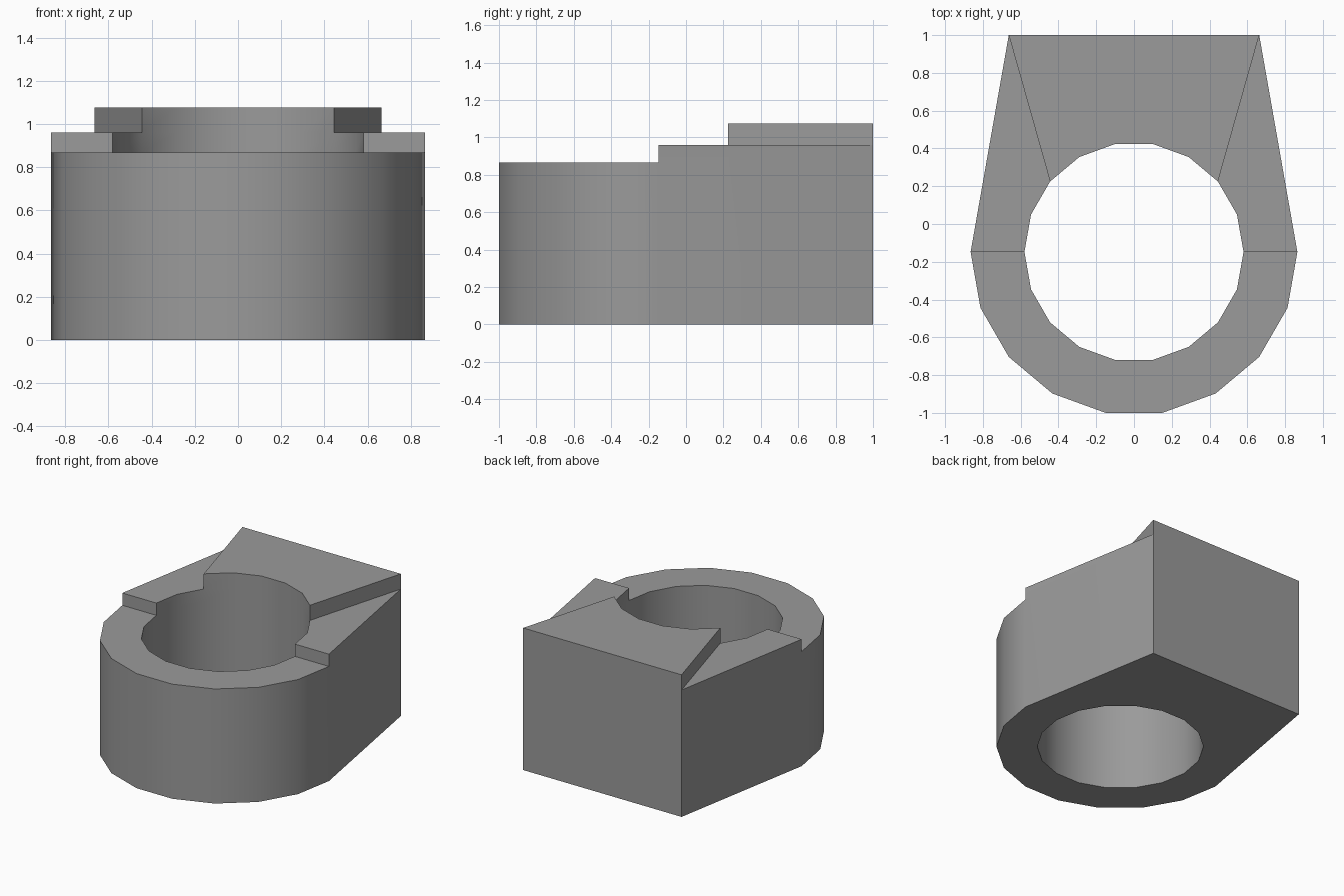
import bpy, bmesh
from math import sin, cos, radians

if "Cube" in bpy.data.objects:
    bpy.data.objects.remove(bpy.data.objects["Cube"])

CY, R_OUT, R_IN = -0.148, 0.865, 0.58
LEVELS = [0, 0.867, 0.96, 1.075]


def arc(radius, start, end):
    """Points of an 18-sided circle between two angles."""
    step = 20 if end > start else -20
    return [(round(radius * cos(radians(a)), 5), round(CY + radius * sin(radians(a)), 5))
            for a in range(start, end + step, step)]


def mirror(points):
    return [(-x, y) for x, y in reversed(points)]


# Plan regions, counter-clockwise, each with its own top height
corner_r, corner_l = (0.663, 1.0), (-0.663, 1.0)
right_arm = [(R_OUT, CY), corner_r] + arc(R_IN, 40, 0)
regions = [
    (arc(R_OUT, 180, 360) + arc(R_IN, 360, 180), LEVELS[1]),    # front half ring
    (right_arm, LEVELS[2]),                                     # right step
    (mirror(right_arm), LEVELS[2]),                             # left step
    ([corner_r, corner_l] + arc(R_IN, 140, 40), LEVELS[3]),     # raised back plate
]

bm = bmesh.new()
verts = {}


def vert(p, z):
    key = (round(p[0], 3), round(p[1], 3), z)
    if key not in verts:
        verts[key] = bm.verts.new((p[0], p[1], z))
    return verts[key]


def edge_key(a, b):
    return tuple((round(p[0], 3), round(p[1], 3)) for p in (a, b))


# Height of the region lying to the left of every directed plan edge
height = {}
for pts, h in regions:
    for a, b in zip(pts, pts[1:] + pts[:1]):
        height[edge_key(a, b)] = h

for pts, h in regions:
    # Top and bottom faces
    bm.faces.new([vert(p, h) for p in pts])
    bm.faces.new([vert(p, 0) for p in reversed(pts)])
    # Walls down to the neighbouring region, or to the ground
    for a, b in zip(pts, pts[1:] + pts[:1]):
        low = height.get(edge_key(b, a), 0)
        for z0, z1 in zip(LEVELS, LEVELS[1:]):
            if z0 >= low and z1 <= h:
                bm.faces.new([vert(a, z0), vert(b, z0), vert(b, z1), vert(a, z1)])

mesh = bpy.data.meshes.new("stepped_collar")
bm.to_mesh(mesh)
bm.free()
collar = bpy.data.objects.new("stepped_collar", mesh)
bpy.context.collection.objects.link(collar)

# Dark grey finish
grey = bpy.data.materials.new("dark_grey")
grey.diffuse_color = (0.325, 0.325, 0.325, 1)
grey.use_nodes = True
grey.node_tree.nodes["Principled BSDF"].inputs["Base Color"].default_value = grey.diffuse_color
mesh.materials.append(grey)

# Smooth round walls, sharp corners, flat-looking side walls
bpy.context.view_layer.objects.active = collar
collar.select_set(True)
bpy.ops.object.shade_smooth_by_angle(angle=radians(30))
weighted = collar.modifiers.new("weighted_normals", 'WEIGHTED_NORMAL')
weighted.keep_sharp = True
